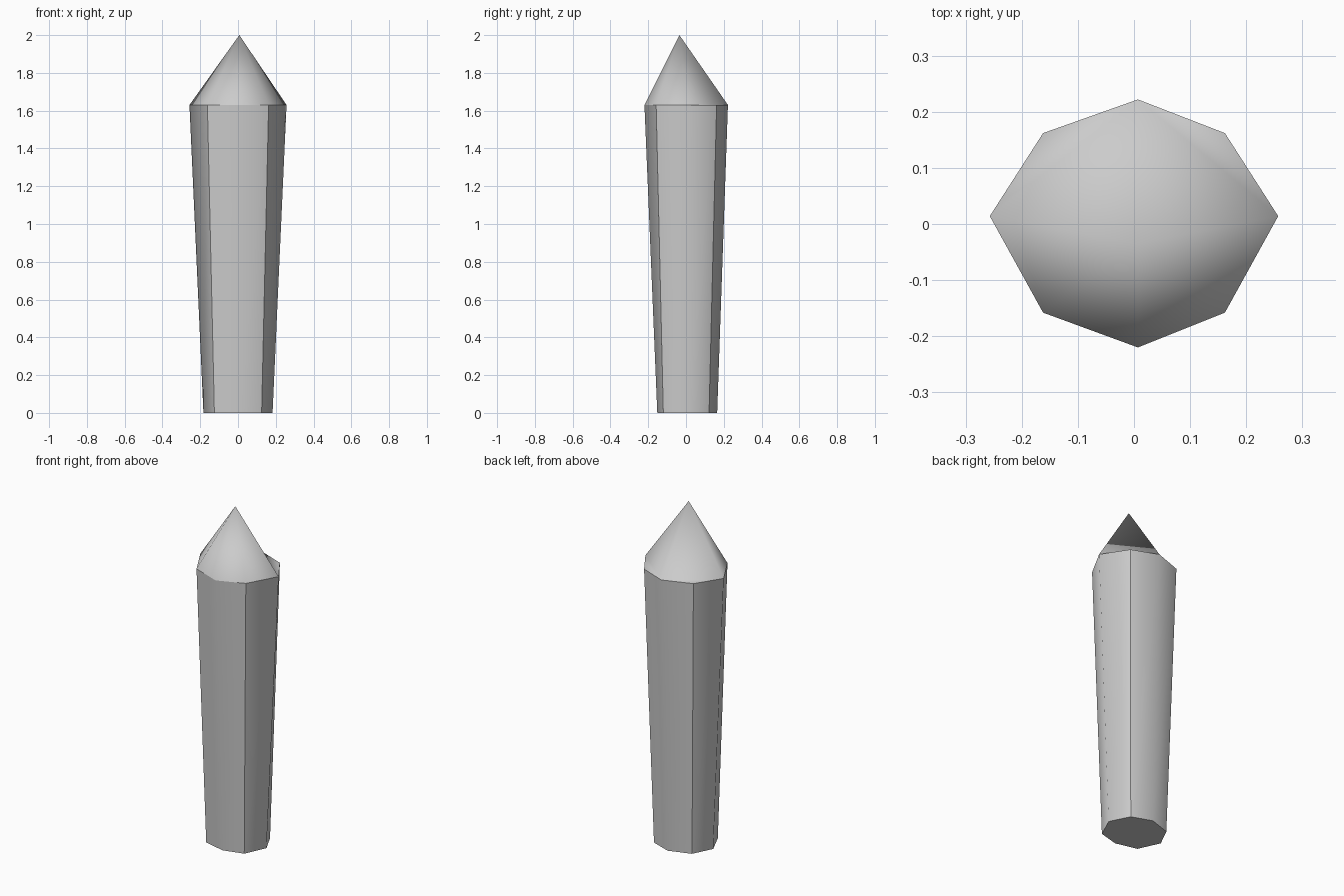
import bpy, bmesh

if "Cube" in bpy.data.objects:
    bpy.data.objects.remove(bpy.data.objects["Cube"])

# Octagon loop, mirrored in x: front, front corner, side, back corner, back
def octagon(cx, front, corner_f, side, corner_b, back, z):
    right = [corner_f, side, corner_b]
    pts = [(cx, front)] + right + [(cx, back)] + [(-x, y) for x, y in reversed(right)]
    return [(x, y, z) for x, y in pts]

bm = bmesh.new()
base = [bm.verts.new(p) for p in octagon(0.005, -0.152, (0.125, -0.12), (0.183, 0.006),
                                         (0.125, 0.122), 0.165, 0.0)]
rim = [bm.verts.new(p) for p in octagon(0.007, -0.22, (0.162, -0.158), (0.257, 0.014),
                                        (0.162, 0.162), 0.222, 1.63)]
apex = bm.verts.new((0.007, -0.035, 2.0))

# Tapered shaft
bm.faces.new(base[::-1])
for i in range(8):
    j = (i + 1) % 8
    bm.faces.new((base[i], base[j], rim[j], rim[i]))

# Pointed tip: front half is a full fan, back corners are flat shoulders
for i, j in ((0, 1), (1, 2), (2, 4), (4, 6), (6, 7), (7, 0)):
    bm.faces.new((rim[i], rim[j], apex))
for i in (2, 4):
    bm.faces.new((rim[i], rim[i + 1], rim[i + 2]))

# Smooth shading with sharp rims and sharp corner edges
for f in bm.faces:
    f.smooth = True
for i in range(8):
    j = (i + 1) % 8
    for ring in (base, rim):
        bm.edges.get((ring[i], ring[j])).smooth = False
    if i % 2:
        bm.edges.get((base[i], rim[i])).smooth = False

mesh = bpy.data.meshes.new("pointed_post")
bm.to_mesh(mesh)
bm.free()
bpy.context.collection.objects.link(bpy.data.objects.new("pointed_post", mesh))
